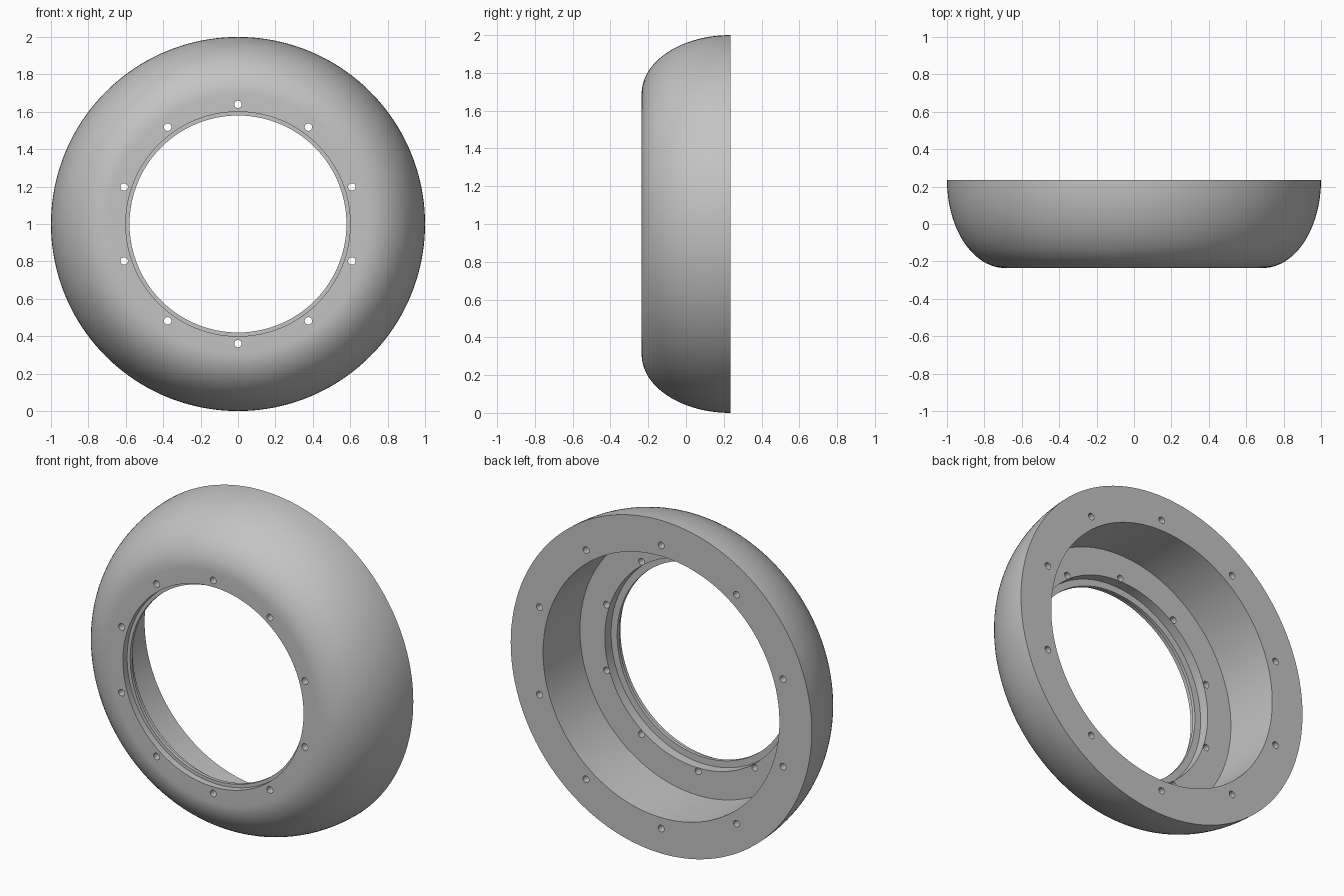
import bpy, bmesh
from math import pi, sin, cos
from mathutils import Matrix, Vector

cube = bpy.data.objects.get("Cube")
if cube:
    bpy.data.objects.remove(cube, do_unlink=True)

SEGMENTS = 160
BACK, FRONT, FLOOR = 0.235, -0.235, -0.115
CENTRE = Vector((0, 0, 1))

grey = bpy.data.materials.new("plain grey")
grey.use_nodes = True
grey.diffuse_color = (0.55, 0.55, 0.55, 1)
grey.node_tree.nodes["Principled BSDF"].inputs["Base Color"].default_value = grey.diffuse_color


def make_object(name, bm):
    bmesh.ops.recalc_face_normals(bm, faces=bm.faces)
    mesh = bpy.data.meshes.new(name)
    bm.to_mesh(mesh)
    bm.free()
    mesh.materials.append(grey)
    obj = bpy.data.objects.new(name, mesh)
    bpy.context.collection.objects.link(obj)
    return obj


# Ring cross-section as (radius, y): rounded outer shell, then bore, lip and cavity
shell = [(0.69 + 0.31 * cos(a), BACK + (FRONT - BACK) * sin(a))
         for a in (i * pi / 48 for i in range(25))]
inside = [(0.60, FRONT), (0.60, -0.195), (0.58, -0.195), (0.58, -0.175),
          (0.62, -0.175), (0.62, FLOOR), (0.785, FLOOR), (0.785, BACK)]

bm = bmesh.new()
verts = [bm.verts.new((r, y, 1)) for r, y in shell + inside]
edges = [bm.edges.new((v, verts[i - 1])) for i, v in enumerate(verts)]
bmesh.ops.spin(bm, geom=verts + edges, cent=CENTRE, axis=(0, 1, 0),
               angle=2 * pi, steps=SEGMENTS, use_merge=True)
bmesh.ops.remove_doubles(bm, verts=bm.verts, dist=1e-5)
ring = make_object("ring_housing", bm)


# Two circles of ten screw holes: through the front flange, blind in the back rim
def add_drills(bm, radius, y0, y1, size):
    for k in range(10):
        a = pi / 2 + k * pi / 5
        place = Vector((radius * cos(a), (y0 + y1) / 2, 1 + radius * sin(a)))
        bmesh.ops.create_cone(bm, cap_ends=True, segments=24, radius1=size,
                              radius2=size, depth=abs(y1 - y0),
                              matrix=Matrix.Translation(place) @ Matrix.Rotation(pi / 2, 4, 'X'))


bm = bmesh.new()
add_drills(bm, 0.64, FRONT - 0.06, FLOOR + 0.06, 0.02)
add_drills(bm, 0.85, BACK - 0.12, BACK + 0.06, 0.02)
drills = make_object("hole_cutters", bm)
drills.hide_render = True

cut = ring.modifiers.new("screw holes", 'BOOLEAN')
cut.operation = 'DIFFERENCE'
cut.solver = 'EXACT'
cut.object = drills

bpy.ops.object.select_all(action='DESELECT')
ring.select_set(True)
bpy.context.view_layer.objects.active = ring
bpy.ops.object.modifier_apply(modifier=cut.name)
bpy.data.objects.remove(drills, do_unlink=True)
bpy.ops.object.shade_smooth_by_angle(angle=pi / 6)
